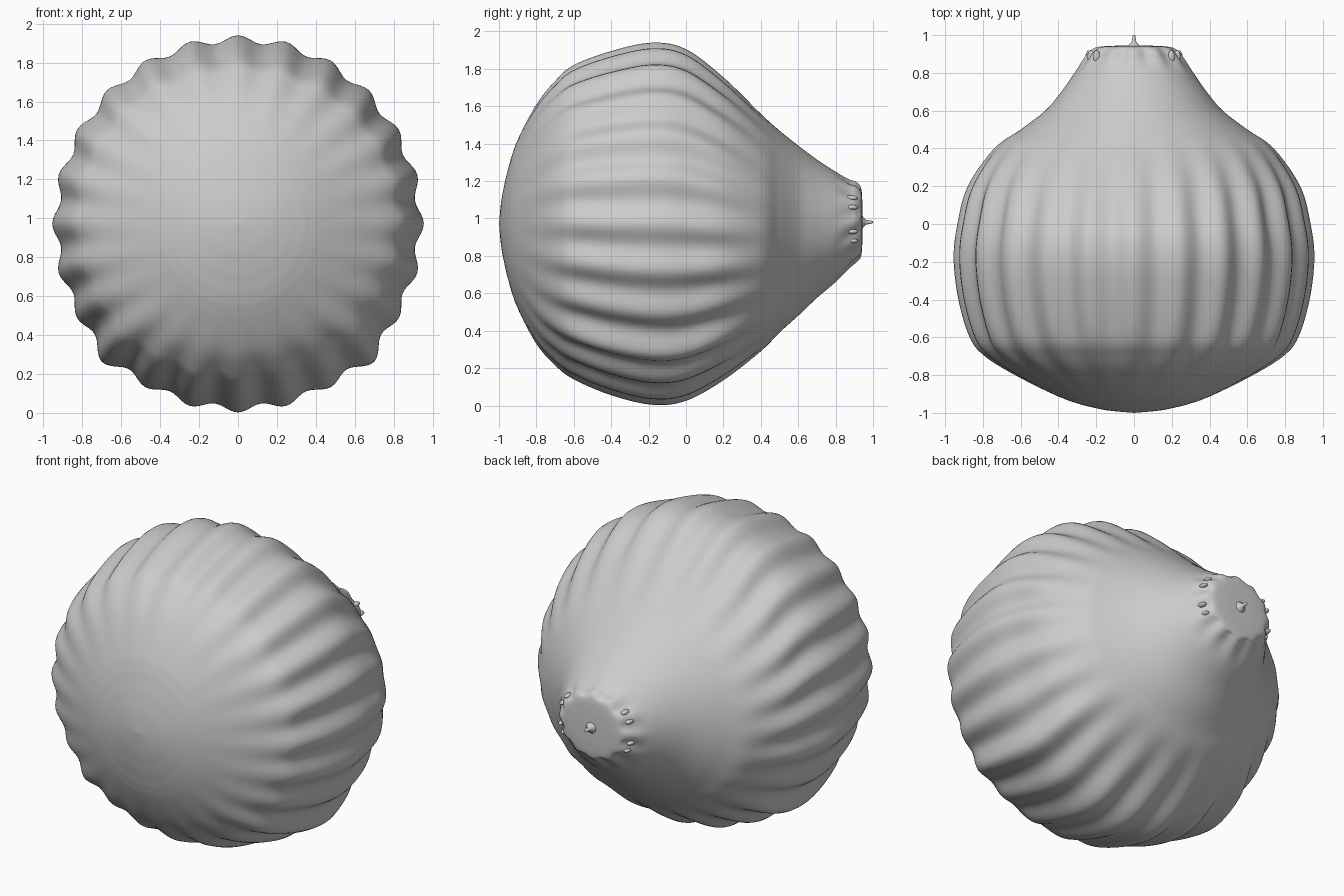
import bpy, bmesh, math
from mathutils import Vector

cube = bpy.data.objects.get("Cube")
if cube:
    bpy.data.objects.remove(cube)

grey = bpy.data.materials.new("plain_grey")
grey.use_nodes = True
colour = (0.6, 0.6, 0.6, 1)
grey.diffuse_color = colour
grey.node_tree.nodes["Principled BSDF"].inputs["Base Color"].default_value = colour

LOBES, SEGMENTS, STEPS = 24, 240, 8

# Profile along the body: y, half width, half height, centre height
PROFILE = [Vector(p) for p in (
    (-1, 0, 0, .97), (-.985, .15, .14, .97), (-.95, .3, .3, .97),
    (-.9, .43, .45, .97), (-.8, .63, .64, .97), (-.7, .79, .76, .975),
    (-.6, .87, .84, .98), (-.4, .93, .92, .975), (-.18, .955, .968, .972),
    (0, .935, .94, .965), (.2, .88, .81, .945), (.4, .74, .635, .925),
    (.5, .6, .54, .93), (.6, .47, .455, .935), (.7, .385, .37, .945),
    (.8, .315, .295, .955), (.87, .27, .24, .97), (.91, .24, .215, .98),
    (.935, .2, .185, .98), (.943, .12, .11, .98), (.945, 0, 0, .98))]


def smooth_path(points):
    """Catmull-Rom samples through the profile points."""
    out = []
    for i in range(len(points) - 1):
        a, b, c, d = (points[min(max(i + k, 0), len(points) - 1)] for k in (-1, 0, 1, 2))
        for s in range(STEPS):
            t = s / STEPS
            out.append(.5 * (2 * b + (c - a) * t + (2 * a - 5 * b + 4 * c - d) * t ** 2
                             + (3 * b - a - 3 * c + d) * t ** 3))
    return out[1:]


def ramp(v, lo, hi):
    t = min(max((v - lo) / (hi - lo), 0), 1)
    return t * t * (3 - 2 * t)


def add_mesh(name, bm):
    bmesh.ops.recalc_face_normals(bm, faces=bm.faces)
    mesh = bpy.data.meshes.new(name)
    bm.to_mesh(mesh)
    bm.free()
    mesh.materials.append(grey)
    mesh.shade_smooth()
    obj = bpy.data.objects.new(name, mesh)
    bpy.context.collection.objects.link(obj)
    return obj


def loft(name, rings, start, end):
    """Skin a list of closed rings and close both ends to a point."""
    bm = bmesh.new()
    loops = [[bm.verts.new(p) for p in ring] for ring in rings]
    n = len(loops[0])
    tips = bm.verts.new(start), bm.verts.new(end)
    for i in range(n):
        j = (i + 1) % n
        for a, b in zip(loops, loops[1:]):
            bm.faces.new((a[i], a[j], b[j], b[i]))
        bm.faces.new((tips[0], loops[0][j], loops[0][i]))
        bm.faces.new((tips[1], loops[-1][i], loops[-1][j]))
    return add_mesh(name, bm)


# Ribbed gourd body, ribs fading at the nose and along the neck
def body_ring(sample):
    y, half_w, half_h, mid = sample
    rib = .038 * ramp(y, -.93, -.5) * (1 - ramp(y, .05, .5))
    pucker = .016 * ramp(y, .78, .9) * (1 - ramp(y, .92, .945))
    ripple = .0015 * math.sin(y * 260) * (1 - ramp(y, -.9, -.7))
    ring = []
    for i in range(SEGMENTS):
        a = math.tau * i / SEGMENTS
        groove = rib * (.5 - .5 * math.cos(LOBES * a)) + pucker * (.5 - .5 * math.cos(12 * a))
        # Fuller shoulders at the two lower corners
        bulge = .035 * rib / .038 * math.exp(-((abs(math.remainder(a - math.pi, math.tau))
                                                 - math.pi / 4) / .11) ** 2)
        grow = bulge - groove + ripple
        ring.append(((half_w + grow) * math.sin(a), y, mid + (half_h + grow) * math.cos(a)))
    return ring


loft("body", [body_ring(s) for s in smooth_path(PROFILE)], (0, -1, .97), (0, .945, .98))

# Flared stem tip
stem = [[(r * math.cos(k * math.tau / 16), y, .98 + r * math.sin(k * math.tau / 16))
         for k in range(16)]
        for y, r in ((.935, .05), (.95, .024), (.965, .012), (.985, .009), (.998, .007))]
loft("stem_tip", stem, (0, .935, .98), (0, 1, .98))

# Small nubs around the neck rim
for side, word in ((1, "left"), (-1, "right")):
    for k, z in enumerate((.88, .93, 1.06, 1.11)):
        bm = bmesh.new()
        bmesh.ops.create_uvsphere(bm, u_segments=16, v_segments=10, radius=1)
        x = side * .245 * math.sqrt(1 - ((z - .98) / .22) ** 2)
        for v in bm.verts:
            v.co = Vector((x + v.co.x * .018, .885 + v.co.y * .035, z + v.co.z * .013))
        add_mesh(f"{word}_neck_nub_{k + 1}", bm)
